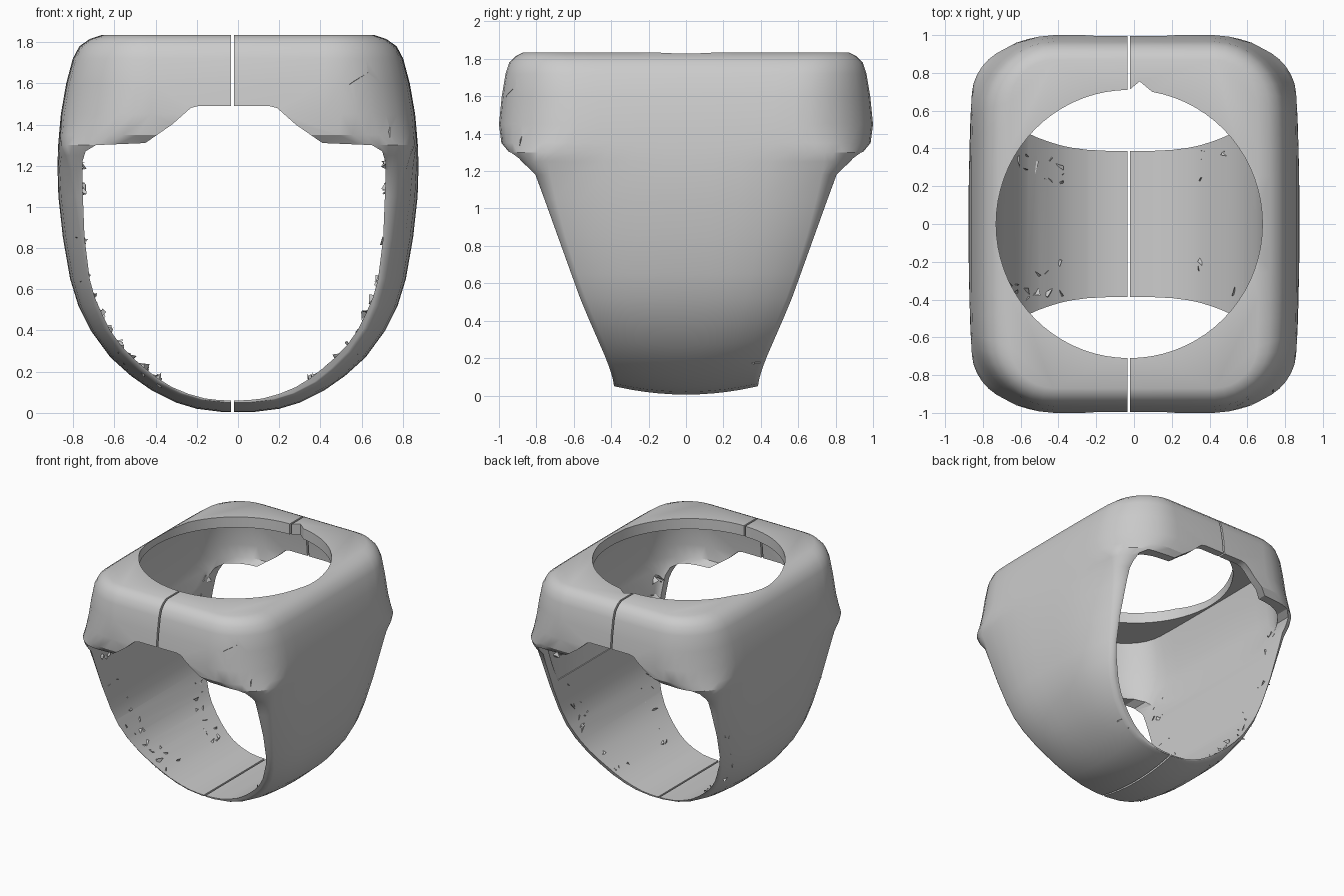
import bpy, bmesh, math, random
from mathutils import Vector

if "Cube" in bpy.data.objects:
    bpy.data.objects.remove(bpy.data.objects["Cube"])
random.seed(4)

metal = bpy.data.materials.new("grey_metal")
metal.use_nodes = True
GREY = (0.6, 0.6, 0.6, 1)
metal.diffuse_color = GREY
metal.node_tree.nodes["Principled BSDF"].inputs["Base Color"].default_value = GREY


def make(name, bm):
    bmesh.ops.recalc_face_normals(bm, faces=bm.faces)
    me = bpy.data.meshes.new(name)
    bm.to_mesh(me)
    bm.free()
    me.materials.append(metal)
    ob = bpy.data.objects.new(name, me)
    bpy.context.collection.objects.link(ob)
    return ob


def rounded_rect(a, b, r, arc=8, side=10):
    """Rounded rectangle with extra points along the two long sides."""
    pts = []
    for k, (sx, sy) in enumerate(((1, 1), (-1, 1), (-1, -1), (1, -1))):
        for i in range(arc + 1):
            t = math.pi / 2 * (k + i / arc)
            pts.append((sx * (a - r) + r * math.cos(t), sy * (b - r) + r * math.sin(t)))
        if k % 2:
            for i in range(1, side):
                pts.append((sx * a, sy * (b - r) * (1 - 2 * i / side)))
    return pts


def loft(name, sections):
    """Closed solid through sections (z, half x, half y, radius, side crown, edge lift)."""
    bm = bmesh.new()
    rings = []
    for z, a, b, r, crown, lift in sections:
        rings.append([bm.verts.new((x * (1 - crown * abs(y / b) ** 3.5), y,
                                    z + lift * (y / b) ** 2))
                      for x, y in rounded_rect(a, b, r)])
    n = len(rings[0])
    for lo, hi in zip(rings, rings[1:]):
        for i in range(n):
            bm.faces.new((lo[i], lo[(i + 1) % n], hi[(i + 1) % n], hi[i]))
    for cap in (rings[0], rings[-1]):
        bmesh.ops.triangulate(bm, faces=[bm.faces.new(cap)])
    return make(name, bm)


def prism(name, pts, lo, hi, place):
    bm = bmesh.new()
    a, b = [[bm.verts.new(place(u, v, w)) for u, v in pts] for w in (lo, hi)]
    n = len(pts)
    for i in range(n):
        bm.faces.new((a[i], a[(i + 1) % n], b[(i + 1) % n], b[i]))
    bm.faces.new(a)
    bm.faces.new(b)
    return make(name, bm)


def upright(u, v, w):
    return (u, v, w)


def along_y(u, v, w):
    return (u, w, v)


def shard(bm, centre, size):
    vs = [bm.verts.new(Vector(centre) + Vector([random.uniform(-size, size) for _ in range(3)]))
          for _ in range(4)]
    for i in range(4):
        bm.faces.new([v for j, v in enumerate(vs) if j != i])


# Outer body: crowned band at the bottom swelling to a wide cushion top
ring = loft("ring_body", [
    (0.005, 0.08, 0.385, 0.03, 0, 0.045), (0.02, 0.2, 0.387, 0.03, 0, 0.045),
    (0.05, 0.3, 0.393, 0.03, 0.02, 0.045), (0.11, 0.42, 0.41, 0.03, 0.05, 0.04),
    (0.18, 0.52, 0.435, 0.03, 0.08, 0.035), (0.27, 0.62, 0.47, 0.03, 0.1, 0.025),
    (0.4, 0.715, 0.52, 0.03, 0.11, 0.01), (0.52, 0.775, 0.566, 0.03, 0.12, 0),
    (0.65, 0.815, 0.613, 0.03, 0.125, 0), (0.85, 0.85, 0.685, 0.04, 0.125, 0),
    (1.05, 0.872, 0.757, 0.06, 0.12, 0), (1.18, 0.876, 0.805, 0.08, 0.1, 0),
    (1.25, 0.875, 0.88, 0.14, 0.08, 0), (1.3, 0.873, 0.945, 0.25, 0.05, 0),
    (1.35, 0.869, 0.987, 0.36, 0.04, 0), (1.45, 0.86, 1.0, 0.42, 0.04, 0),
    (1.6, 0.834, 0.985, 0.4, 0.04, 0), (1.72, 0.802, 0.965, 0.36, 0.04, 0),
    (1.78, 0.77, 0.945, 0.33, 0.04, 0), (1.815, 0.72, 0.91, 0.28, 0.03, 0),
    (1.835, 0.66, 0.87, 0.22, 0.03, 0)])

# Finger opening with stepped arches under the front and back walls
half = [(0.07, 0.062), (0.14, 0.07), (0.22, 0.092), (0.3, 0.125), (0.37, 0.168),
        (0.43, 0.215), (0.49, 0.267), (0.55, 0.33), (0.6, 0.4), (0.64, 0.48),
        (0.675, 0.56), (0.7, 0.65), (0.725, 0.85), (0.735, 1.1), (0.735, 1.22),
        (0.72, 1.27), (0.67, 1.3), (0.43, 1.31), (0.3, 1.4), (0.21, 1.48), (0.17, 1.49)]
outline = [(x - 0.02, z) for x, z in [(0, 0.06)] + half]
outline += [(-x - 0.02, z) for x, z in reversed(half)]
cutters = [prism("finger_cutter", outline, -2, 2, along_y)]

# Thin-walled hollow under the top plate, and the round window through the plate
cutters.append(loft("hollow_cutter", [
    (0.9, 0.715, 0.66, 0.06, 0, 0), (1.05, 0.745, 0.72, 0.08, 0.02, 0),
    (1.18, 0.77, 0.775, 0.1, 0.05, 0), (1.27, 0.787, 0.845, 0.18, 0.05, 0),
    (1.35, 0.8, 0.925, 0.34, 0.04, 0), (1.45, 0.8, 0.94, 0.37, 0.04, 0),
    (1.6, 0.778, 0.925, 0.35, 0.04, 0), (1.75, 0.745, 0.9, 0.32, 0.04, 0)]))
circle = [(0.705 * math.cos(t) - 0.025, 0.71 * math.sin(t))
          for t in (math.tau * i / 72 for i in range(72))]
cutters.append(prism("window_cutter", circle, 1.6, 2, upright))
cutters.append(prism("notch_cutter", [(-0.025, 0.68), (0.12, 0.68), (0.03, 0.755), (-0.025, 0.71)],
                     1.6, 2, upright))

# Narrow split through the whole ring
cutters.append(prism("split_cutter", [(-0.034, -2), (-0.02, -2), (-0.02, 2), (-0.034, 2)],
                     -1, 3, upright))

# Small pits on one front corner
pits = bmesh.new()
for x, y, z in ((0.58, -0.95, 1.62), (0.67, -0.88, 1.72), (0.64, -0.93, 1.47), (0.69, -0.89, 1.35)):
    shard(pits, (x, y, z), 0.07)
cutters.append(make("pit_cutter", pits))

bpy.context.view_layer.objects.active = ring
for c in cutters:
    mod = ring.modifiers.new("cut", 'BOOLEAN')
    mod.operation, mod.solver, mod.object = 'DIFFERENCE', 'EXACT', c
    bpy.ops.object.modifier_apply(modifier=mod.name)
    bpy.data.objects.remove(c)
ring.select_set(True)
bpy.ops.object.shade_smooth_by_angle(angle=math.radians(28))

# Rough burrs along the inner edges of the band
burrs = bmesh.new()
for x, z in half[4:15]:
    for side in (1, -1):
        for edge in (1, -1):
            for _ in range(3):
                y = edge * (0.36 + 0.36 * z - random.uniform(0.06, 0.22))
                shard(burrs, (side * (x + 0.015) - 0.02, y, z - 0.01), 0.038)
make("inner_burrs", burrs)
